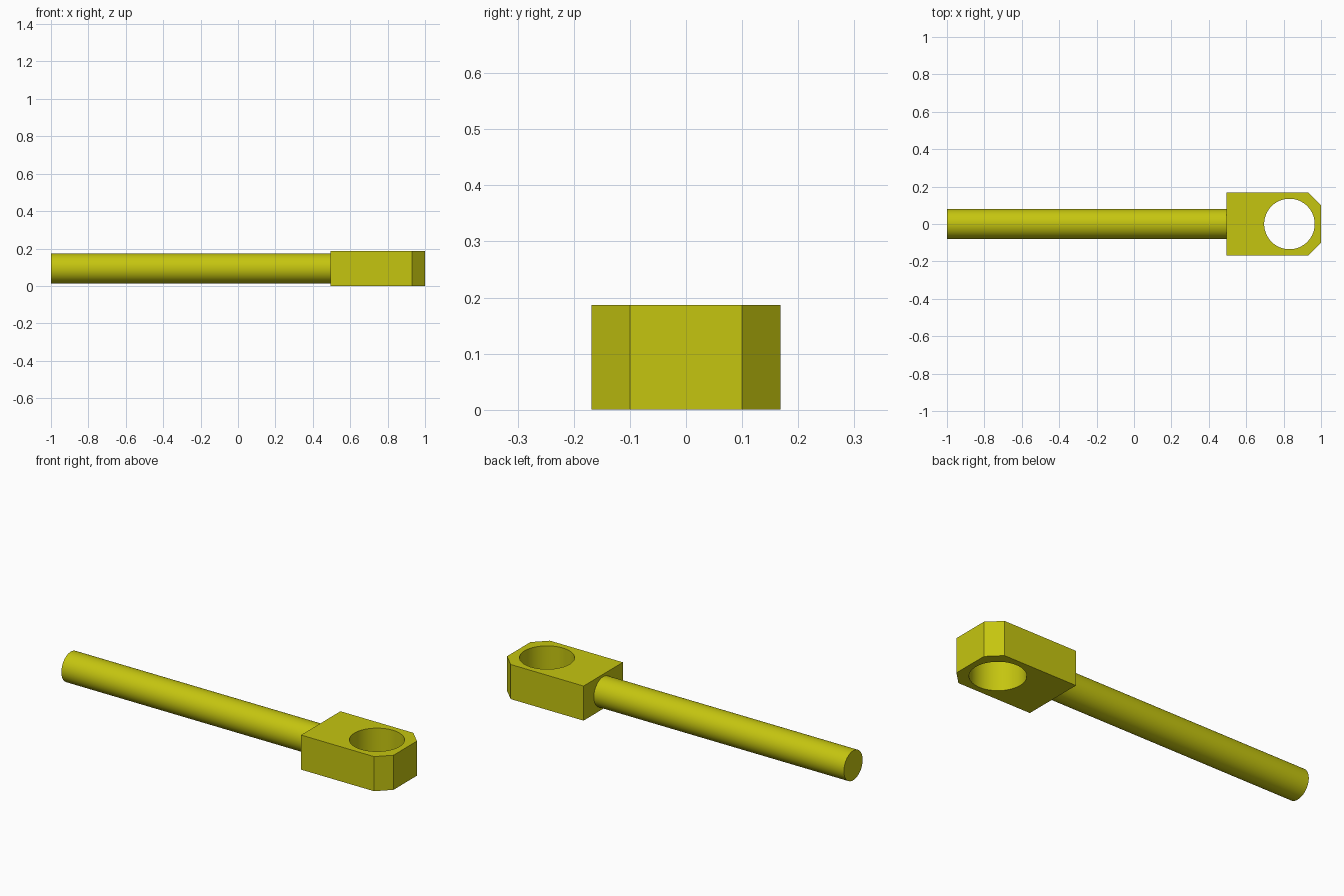
import bpy
import bmesh
import math

cube = bpy.data.objects.get("Cube")
if cube:
    bpy.data.objects.remove(cube, do_unlink=True)

HEIGHT = 0.187
MID = HEIGHT / 2
BACK, FRONT = 0.495, 1.0      # head extent along x
HALF, TIP = 0.168, 0.1        # half widths of the head and its chamfered tip
CHAMFER_X = 0.931

yellow = bpy.data.materials.new("olive_yellow")
yellow.use_nodes = True
colour = (0.56, 0.56, 0.005, 1)
yellow.diffuse_color = colour
yellow.node_tree.nodes["Principled BSDF"].inputs["Base Color"].default_value = colour


def smooth(obj):
    bpy.ops.object.select_all(action='DESELECT')
    obj.select_set(True)
    bpy.context.view_layer.objects.active = obj
    bpy.ops.object.shade_smooth_by_angle(angle=math.radians(30))


def cylinder(name, radius, depth, location, rotation=(0, 0, 0)):
    bpy.ops.mesh.primitive_cylinder_add(vertices=96, radius=radius, depth=depth,
                                        location=location, rotation=rotation)
    obj = bpy.context.object
    obj.name = name
    obj.data.materials.append(yellow)
    return obj


# Head: chamfered outline extruded upwards
side = [(BACK, HALF), (CHAMFER_X, HALF), (FRONT, TIP)]
outline = [(x, -y) for x, y in side] + side[::-1]
bm = bmesh.new()
base = bm.faces.new([bm.verts.new((x, y, 0)) for x, y in outline])
top = bmesh.ops.extrude_face_region(bm, geom=[base])["geom"]
bmesh.ops.translate(bm, vec=(0, 0, HEIGHT),
                    verts=[v for v in top if isinstance(v, bmesh.types.BMVert)])
bmesh.ops.recalc_face_normals(bm, faces=bm.faces)
mesh = bpy.data.meshes.new("eye_block")
bm.to_mesh(mesh)
bm.free()
block = bpy.data.objects.new("eye_block", mesh)
bpy.context.collection.objects.link(block)
mesh.materials.append(yellow)

# Round through hole in the head
cutter = cylinder("hole_cutter", 0.135, HEIGHT * 2, (0.831, 0, MID))
cutter.hide_render = True
cut = block.modifiers.new("hole", 'BOOLEAN')
cut.operation = 'DIFFERENCE'
cut.solver = 'EXACT'
cut.object = cutter
bpy.context.view_layer.objects.active = block
bpy.ops.object.modifier_apply(modifier=cut.name)
bpy.data.objects.remove(cutter, do_unlink=True)
smooth(block)

# Long round shank
shank = cylinder("shank", 0.08, BACK + 1, ((BACK - 1) / 2, 0, MID), (0, math.pi / 2, 0))
smooth(shank)
